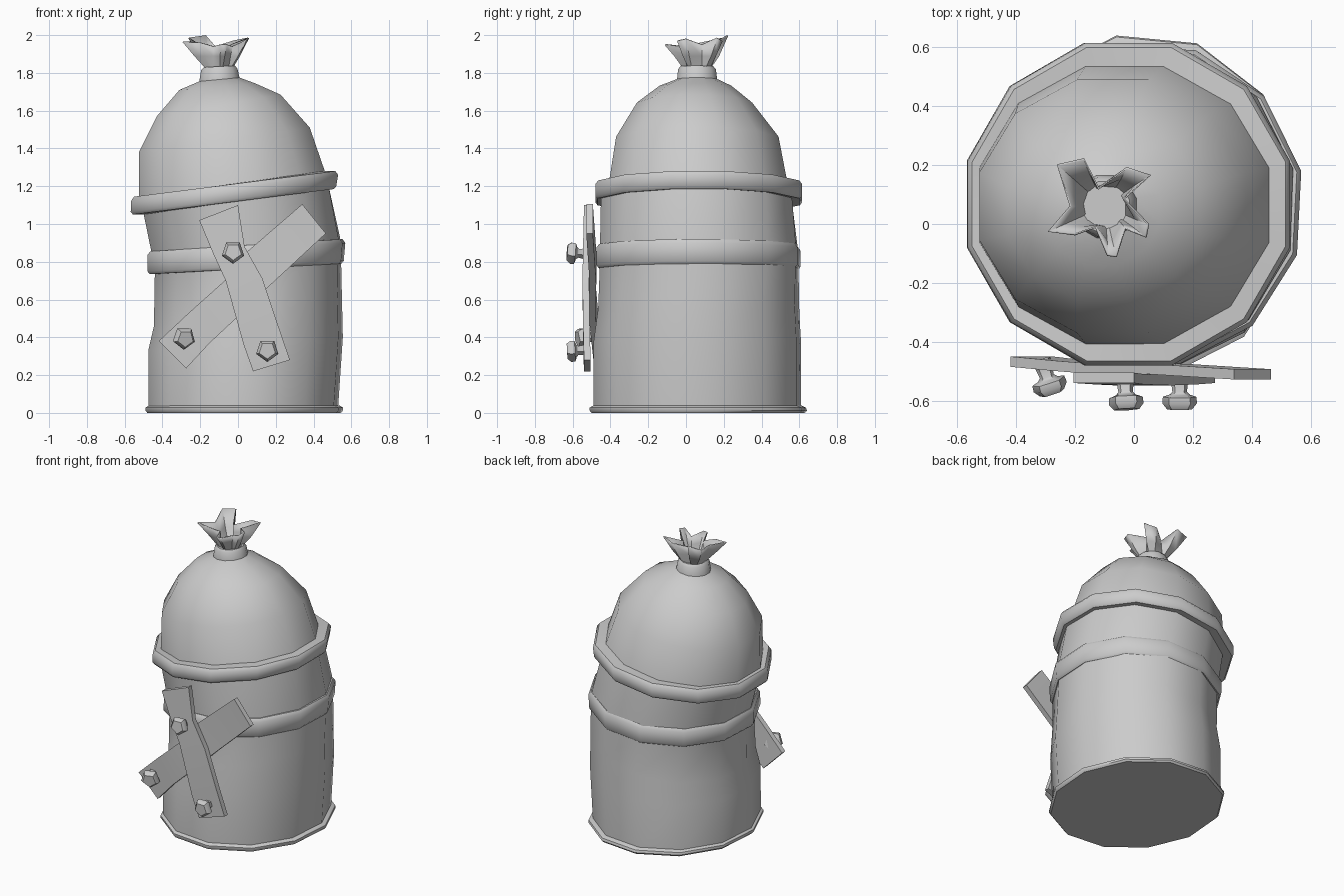
import bpy, bmesh
from math import sin, cos, radians, tau
from mathutils import Matrix, Vector

if "Cube" in bpy.data.objects:
    bpy.data.objects.remove(bpy.data.objects["Cube"])


def loft(name, rings, cap_start=True, cap_end=True, loop=False, angle=40):
    """Skin a list of equal-length point rings."""
    bm = bmesh.new()
    vs = [[bm.verts.new(p) for p in r] for r in rings]
    n = len(vs[0])
    pairs = list(zip(vs, vs[1:])) + ([(vs[-1], vs[0])] if loop else [])
    for a, b in pairs:
        for i in range(n):
            j = (i + 1) % n
            bm.faces.new((a[i], a[j], b[j], b[i]))
    if cap_start and not loop:
        bm.faces.new(vs[0][::-1])
    if cap_end and not loop:
        bm.faces.new(vs[-1])
    bmesh.ops.recalc_face_normals(bm, faces=bm.faces)
    me = bpy.data.meshes.new(name)
    bm.to_mesh(me)
    bm.free()
    ob = bpy.data.objects.new(name, me)
    bpy.context.collection.objects.link(ob)
    bpy.ops.object.select_all(action='DESELECT')
    ob.select_set(True)
    bpy.context.view_layer.objects.active = ob
    bpy.ops.object.shade_smooth_by_angle(angle=radians(angle))
    return ob


def ring(x0, x1, y0, y1, zl, zr, phase=15, n=12):
    """Tilted n-gon filling the given extents; zl/zr are the left/right heights."""
    pts = [(cos(radians(phase) + tau * i / n), sin(radians(phase) + tau * i / n)) for i in range(n)]
    mx, my = max(abs(p[0]) for p in pts), max(abs(p[1]) for p in pts)
    return [((x0 + x1) / 2 + (x1 - x0) / 2 * px / mx,
             (y0 + y1) / 2 + (y1 - y0) / 2 * py / my,
             (zl + zr) / 2 + (zr - zl) / 2 * px / mx) for px, py in pts]


def band(name, lower, upper, inset, phase):
    """Rounded strap between two outer rings given as extents."""
    def shrink(e, d, dz):
        return ring(e[0] + d, e[1] - d, e[2] + d, e[3] - d, e[4] + dz, e[5] + dz, phase)
    return loft(name, [shrink(lower, inset, 0), shrink(lower, .012, 0), shrink(lower, 0, .015),
                       shrink(upper, 0, -.02), shrink(upper, .015, 0), shrink(upper, inset, 0)],
                loop=True, angle=50)


# Base rim
loft("base_rim", [ring(-.48, .545, -.50, .63, 0, 0, 10), ring(-.49, .555, -.51, .64, .012, .012, 10),
                  ring(-.49, .555, -.51, .635, .028, .028, 10), ring(-.47, .535, -.49, .61, .04, .04, 10)])

# Dented, leaning barrel body
loft("barrel_body", [
    ring(-.475, .53, -.49, .61, .03, .03, 10),
    ring(-.475, .555, -.49, .61, .33, .40, 10),
    ring(-.445, .55, -.465, .60, .46, .62, 10),
    ring(-.44, .545, -.455, .595, .76, .84, 12),
    ring(-.46, .54, -.455, .59, .86, .93, 13),
    ring(-.505, .48, -.45, .56, 1.08, 1.20, 15)])

# Two straps
band("lower_band", (-.48, .56, -.475, .605, .735, .79), (-.48, .568, -.475, .605, .855, .92), .06, 12)
band("upper_band", (-.568, .52, -.48, .615, 1.05, 1.185), (-.565, .53, -.48, .615, 1.145, 1.28), .10, 15)

# Sack dome with neck
loft("dome_top", [
    ring(-.525, .48, -.415, .545, 1.10, 1.22),
    ring(-.525, .38, -.37, .49, 1.38, 1.51),
    ring(-.43, .225, -.26, .35, 1.57, 1.685),
    ring(-.31, .09, -.14, .24, 1.71, 1.745),
    ring(-.205, .008, -.047, .165, 1.755, 1.775),
    ring(-.195, -.003, -.042, .158, 1.815, 1.822),
    ring(-.18, -.015, -.03, .145, 1.83, 1.838)], cap_start=False)

# Gathered ruffle above the neck: (x, y, z) along the rim
rim = [(.055, .165, 1.985), (-.035, .085, 1.95), (.048, 0, 1.98), (.04, -.045, 1.97),
       (-.03, -.015, 1.94), (-.06, -.11, 1.95), (-.09, -.105, 1.95), (-.13, -.01, 1.94),
       (-.20, -.035, 1.96), (-.29, -.025, 1.965), (-.215, .06, 1.955), (-.26, .20, 1.985),
       (-.17, .22, 1.998), (-.12, .12, 1.94), (-.025, .19, 1.97)]
c = Vector((-.10, .06, 0))
foot, mid = [], []
for p in rim:
    d = Vector((p[0], p[1], 0)) - c
    base = c + d.normalized() * .07
    foot.append((base.x, base.y, 1.82))
    m = base.lerp(c + d, .5)
    mid.append((m.x, m.y, 1.89))
ruffle = loft("ruffle", [foot, mid, rim], cap_end=False)
sol = ruffle.modifiers.new("thickness", 'SOLIDIFY')
sol.thickness = .008
sol.offset = 0


# Crossed boards: each section is (x, z) left edge, (x, z) right edge, front y
def board(name, sections, t=.035):
    loft(name, [[(a, y, b), (e, y, f), (e, y + t, f), (a, y + t, b)]
                for a, b, e, f, y in sections], angle=30)


board("steep_board", [(-.205, 1.02, 0, 1.10, -.54), (-.13, .84, .035, .88, -.545),
                      (-.065, .70, .13, .71, -.548), (.03, .36, .21, .47, -.545),
                      (.08, .22, .275, .28, -.54)])
board("slanted_board", [(.34, 1.105, .465, .95, -.528), (.05, .855, .18, .685, -.51),
                        (-.07, .70, 0, .51, -.515), (-.26, .53, -.15, .37, -.50),
                        (-.42, .38, -.275, .235, -.485)])

# Five-sided bolts: (radius, distance along axis)
profile = [(.034, -.03), (.026, .03), (.036, .04), (.06, .048), (.062, .07), (.045, .09)]
for i, (x, y, z, turn, tip) in enumerate([(-.03, -.54, .845, 3, -5), (-.305, -.49, .405, 18, 8),
                                          (.155, -.54, .335, 0, 3)]):
    bolt = loft(f"bolt_{i + 1}", [[(r * sin(tau * k / 5), -d, -r * cos(tau * k / 5))
                                   for k in range(5)] for r, d in profile], angle=50)
    bolt.matrix_world = (Matrix.Translation((x, y, z)) @ Matrix.Rotation(radians(turn), 4, 'Z')
                         @ Matrix.Rotation(radians(tip), 4, 'X'))
